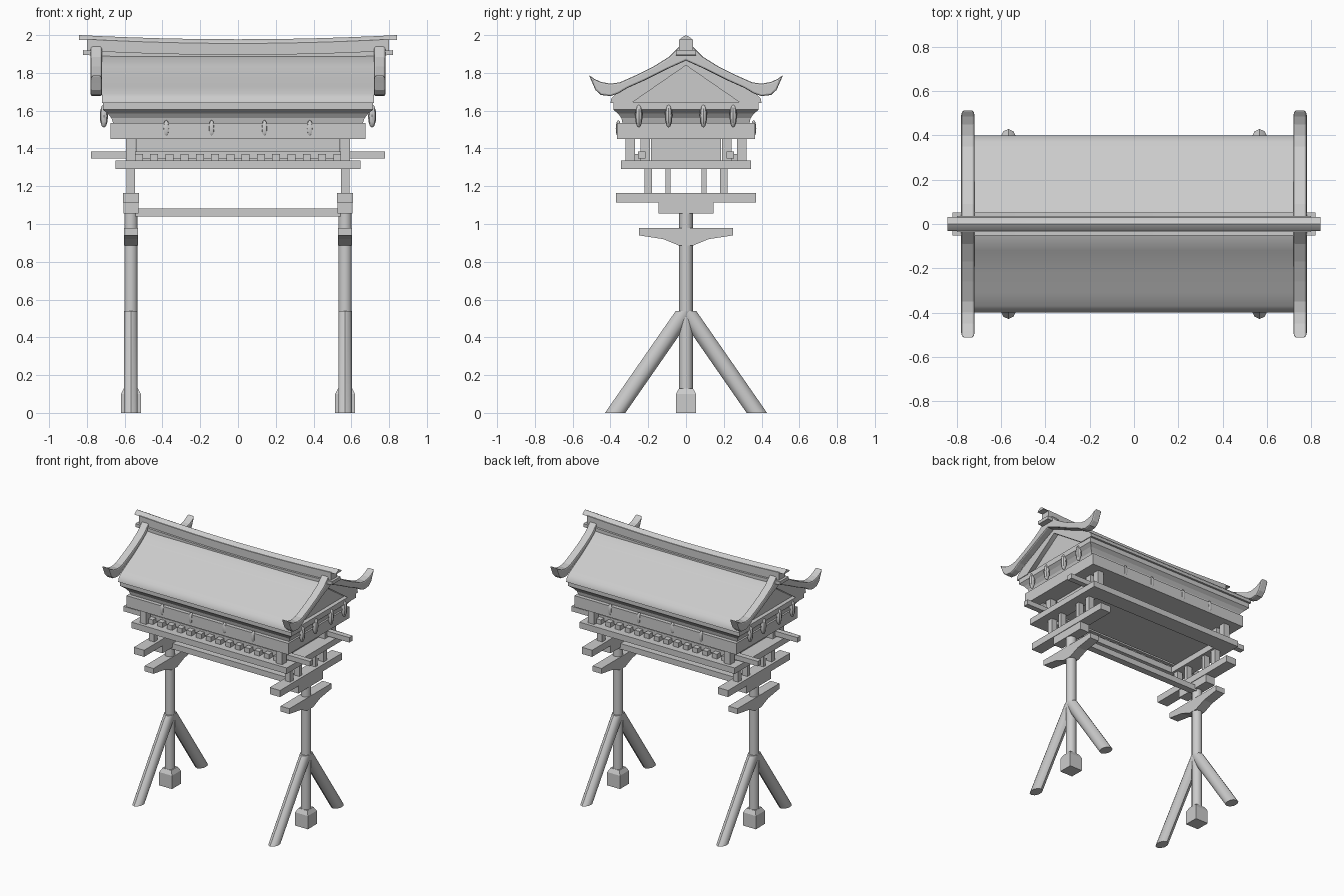
import bpy, bmesh, math
from mathutils import Vector

old = bpy.data.objects.get("Cube")
if old:
    bpy.data.objects.remove(old, do_unlink=True)

grey = bpy.data.materials.new("plain grey")
grey.use_nodes = True
grey.diffuse_color = (0.6, 0.6, 0.6, 1)
grey.node_tree.nodes["Principled BSDF"].inputs["Base Color"].default_value = (0.6, 0.6, 0.6, 1)


def finish(name, bm, smooth=False):
    bmesh.ops.recalc_face_normals(bm, faces=bm.faces[:])
    mesh = bpy.data.meshes.new(name)
    bm.to_mesh(mesh)
    bm.free()
    mesh.materials.append(grey)
    obj = bpy.data.objects.new(name, mesh)
    bpy.context.collection.objects.link(obj)
    if smooth:
        bpy.ops.object.select_all(action="DESELECT")
        obj.select_set(True)
        bpy.context.view_layer.objects.active = obj
        bpy.ops.object.shade_smooth_by_angle(angle=math.radians(40))
    return obj


def loft(name, rings, smooth=False, caps=True):
    """Skin matching rings of points, closing both ends."""
    bm = bmesh.new()
    rows = [[bm.verts.new(p) for p in ring] for ring in rings]
    for a, b in zip(rows, rows[1:]):
        for i in range(len(a)):
            j = (i + 1) % len(a)
            bm.faces.new((a[i], a[j], b[j], b[i]))
    if caps:
        bm.faces.new(rows[0])
        bm.faces.new(rows[-1])
    else:
        for i in range(len(rows[0])):
            j = (i + 1) % len(rows[0])
            bm.faces.new((rows[0][i], rows[0][j], rows[-1][j], rows[-1][i]))
    return finish(name, bm, smooth)


def rect(hx, hy, z, cx=0, cy=0):
    return [(cx + sx * hx, cy + sy * hy, z) for sx, sy in ((-1, -1), (1, -1), (1, 1), (-1, 1))]


def box(name, cx, cy, hx, hy, z0, z1):
    return loft(name, [rect(hx, hy, z0, cx, cy), rect(hx, hy, z1, cx, cy)])


def circle(cx, cy, z, rx, ry, n=10):
    return [(cx + rx * math.cos(math.tau * (i + .5) / n),
             cy + ry * math.sin(math.tau * (i + .5) / n), z) for i in range(n)]


def slab(name, outline, x0, x1, smooth=False):
    """Extrude a side outline along x."""
    return loft(name, [[(x, y, z) for y, z in outline] for x in (x0, x1)], smooth)


def mirrored(half):
    return half + [(-y, z) for y, z in reversed(half) if abs(y) > 1e-6]


def frame(name, hx, hy, width, z0, z1):
    """Rectangular ring with an open middle."""
    ix, iy = hx - width, hy - width
    return loft(name, [rect(ix, iy, z0), rect(hx, hy, z0), rect(hx, hy, z1), rect(ix, iy, z1)], caps=False)


def lozenge(name, cx, cy, cz, rx, ry, h):
    bm = bmesh.new()
    bmesh.ops.create_uvsphere(bm, u_segments=8, v_segments=6, radius=1)
    for v in bm.verts:
        v.co = Vector((cx + v.co.x * rx, cy + v.co.y * ry, cz + v.co.z * h))
    return finish(name, bm, True)


# Supports at both ends: post, foot, splayed legs, bracket arms, stub posts
PX = 0.567
arm = mirrored([(.035, .885), (.12, .92), (.25, .94), (.25, .98)])
for side, s in (("left", 1), ("right", -1)):
    x = s * PX
    loft(side + "_post", [circle(x, 0, z, .037, .037) for z in (0, 1.12)], True)
    loft(side + "_post_foot", [rect(r, r, z, x) for r, z in ((.053, 0), (.053, .1), (.037, .13))])
    for end, t in (("front", -1), ("back", 1)):
        loft(f"{side}_{end}_leg", [circle(x, t * .375, 0, .038, .054),
                                   circle(x, 0, .54, .038, .054)], True)
        for y, r in ((.2, .02), (.095, .014)):
            box(f"{side}_{end}_stub_post", x, t * y, .022, r, 1.16, 1.3)
        for y in (.295, .215):
            box(f"{side}_{end}_column", x, t * y, .025, .025, 1.33, 1.46)
    slab(side + "_lower_arm", arm, x - .037, x + .037)
    box(side + "_arm_block", x, 0, .039, .145, 1.055, 1.12)
    box(side + "_upper_arm", x, 0, .043, .37, 1.115, 1.165)
box("tie_beam", 0, 0, PX, .025, 1.04, 1.083)

# Floor frame, long beams and joist ends
frame("floor_frame", .648, .345, .12, 1.29, 1.335)
for end, t in (("front", -1), ("back", 1)):
    box(end + "_long_beam", 0, t * .235, .778, .02, 1.348, 1.385)
    for i in range(14):
        box(end + "_joist", -.525 + i * .0808, t * .265, .021, .03, 1.335, 1.37)

# Inner room, band and flared cornice
box("inner_room", 0, 0, .54, .185, 1.335, 1.46)
box("wall_band", 0, 0, .675, .365, 1.45, 1.535)
loft("cornice", [rect(hx, hy, z) for hx, hy, z in (
    (.66, .335, 1.53), (.67, .342, 1.56), (.69, .36, 1.585),
    (.715, .385, 1.605), (.715, .385, 1.645))])

# Hanging lozenge ornaments
for s in (-1, 1):
    for y in (-.25, -.092, .092, .25):
        lozenge("end_ornament", s * .71, y, 1.572, .022, .02, .062)
    for x in (-.38, -.14, .14, .38):
        lozenge("wall_ornament", x, s * .358, 1.505, .017, .014, .045)

# Curved roof with an open gable at each end
top = [(.4, 1.64), (.395, 1.665), (.37, 1.69), (.31, 1.725), (.22, 1.772), (.12, 1.835), (.04, 1.895)]
roof_half = [(0, 1.84), (.29, 1.64)] + top
slab("roof", roof_half + [(-y, z) for y, z in reversed(roof_half[1:])], -.72, .72, True)
slab("gable_wall", [(-.3, 1.64), (.3, 1.64), (0, 1.845)], -.685, .685)

# Upturned rafters along the roof ends
rafter = mirrored([(0, 1.865), (.1, 1.82), (.22, 1.76), (.31, 1.72), (.36, 1.69), (.4, 1.677),
                   (.45, 1.683), (.48, 1.71), (.495, 1.745), (.515, 1.79), (.485, 1.768),
                   (.45, 1.752), (.4, 1.743), (.35, 1.75), (.26, 1.79), (.17, 1.835),
                   (.09, 1.885), (.03, 1.945)])
for side, s in (("left", 1), ("right", -1)):
    obj = slab(side + "_curved_rafter", rafter, s * .72, s * .78)
    bevel = obj.modifiers.new("soft edges", "BEVEL")
    bevel.width, bevel.segments, bevel.limit_method = .012, 2, "ANGLE"
    bevel.angle_limit = math.radians(60)


# Sagging ridge: base strip, body and pointed cap
def ridge(name, section, reach):
    rings = []
    for i in range(13):
        x = reach * (i / 6 - 1)
        drop = .022 * (1 - (x / reach) ** 2)
        rings.append([(x, y, z - drop) for y, z in section])
    return loft(name, rings, True)


ridge("ridge_base", mirrored([(.052, 1.895), (.052, 1.92)]), .82)
ridge("ridge_body", mirrored([(.036, 1.9), (.036, 1.978)]), .8)
ridge("ridge_cap", mirrored([(.032, 1.975), (.026, 1.985), (0, 2.0)]), .842)
